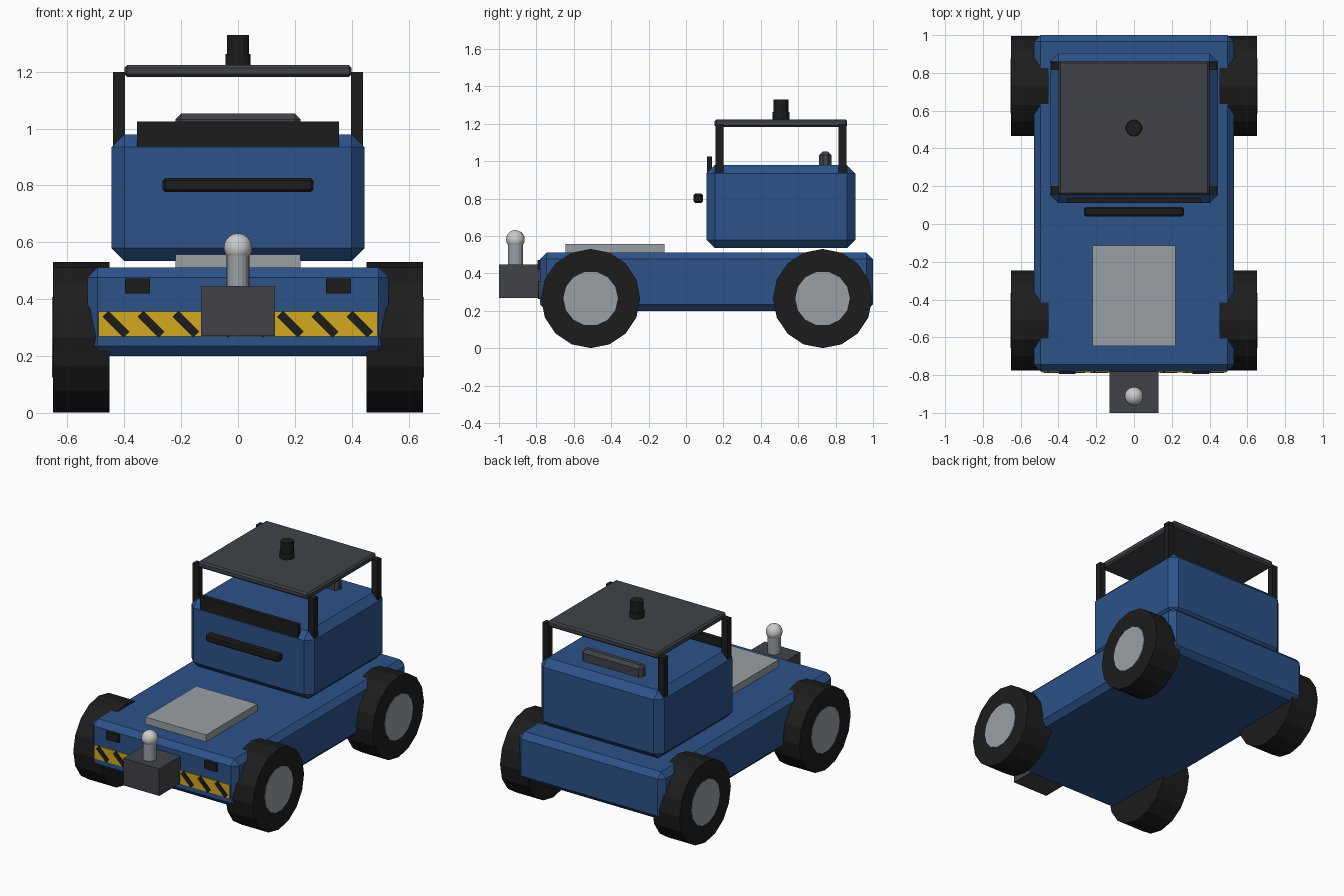
import bpy, math
from math import radians

if "Cube" in bpy.data.objects:
    bpy.data.objects.remove(bpy.data.objects["Cube"])


def material(name, r, g, b):
    m = bpy.data.materials.new(name)
    m.diffuse_color = (r, g, b, 1)
    m.use_nodes = True
    m.node_tree.nodes["Principled BSDF"].inputs["Base Color"].default_value = m.diffuse_color
    return m


BLUE = material("blue_paint", 0.025, 0.085, 0.25)
BLACK = material("black_rubber", 0.012, 0.012, 0.012)
DARK = material("dark_metal", 0.05, 0.055, 0.065)
GREY = material("light_grey", 0.32, 0.35, 0.38)
STEEL = material("steel", 0.55, 0.56, 0.58)
YELLOW = material("yellow", 0.65, 0.4, 0.012)


def box(name, x, y, z, mat, bevel=0.0):
    """Box from (min, max) ranges, with an optional chamfer."""
    c = [(a + b) / 2 for a, b in (x, y, z)]
    bpy.ops.mesh.primitive_cube_add(size=1, location=c)
    o = bpy.context.object
    o.name = name
    o.scale = [b - a for a, b in (x, y, z)]
    bpy.ops.object.transform_apply(location=False, rotation=False, scale=True)
    o.data.materials.append(mat)
    if bevel:
        mod = o.modifiers.new("chamfer", "BEVEL")
        mod.width = bevel
        mod.segments = 1
    return o


def cyl(name, r, depth, loc, mat, sides, rot=(0, 0, 0)):
    bpy.ops.mesh.primitive_cylinder_add(vertices=sides, radius=r, depth=depth,
                                        location=loc, rotation=rot)
    o = bpy.context.object
    o.name = name
    o.data.materials.append(mat)
    return o


# Body
box("chassis", (-0.53, 0.53), (-0.78, 1.0), (0.20, 0.512), BLUE, 0.035)
box("rear_body", (-0.445, 0.445), (0.11, 0.905), (0.535, 0.98), BLUE, 0.045)
box("hood_panel", (-0.22, 0.22), (-0.645, -0.115), (0.505, 0.558), GREY)

# Wheels
for side, sx in (("left", -1), ("right", 1)):
    for end, y in (("front", -0.51), ("rear", 0.73)):
        rot = (0, radians(90), 0)
        cyl(f"{end}_{side}_tyre", 0.265, 0.198, (sx * 0.551, y, 0.266), BLACK, 16, rot)
        cyl(f"{end}_{side}_hub", 0.146, 0.16, (sx * 0.574, y, 0.266), GREY, 14, rot)

# Front bumper strip with hazard stripes
box("bumper_strip", (-0.49, 0.49), (-0.786, -0.77), (0.268, 0.356), YELLOW)
for i in range(8):
    s = box(f"hazard_stripe_{i + 1}", (-0.015, 0.015), (-0.79, -0.775), (-0.052, 0.052), BLACK)
    s.location.x = (i - 3.5) * 0.1225
    s.location.z = 0.312
    s.rotation_euler.y = radians(-45)

# Headlights
for side, sx in (("left", -1), ("right", 1)):
    box(f"headlight_{side}", sorted((sx * 0.31, sx * 0.398)), (-0.795, -0.765),
        (0.42, 0.472), BLACK)

# Tow hitch
box("hitch_block", (-0.13, 0.13), (-1.0, -0.77), (0.27, 0.447), DARK)
cyl("hitch_pin", 0.041, 0.12, (0, -0.912, 0.495), GREY, 16)
bpy.ops.mesh.primitive_uv_sphere_add(segments=16, ring_count=10, radius=0.05,
                                     location=(0, -0.912, 0.582))
ball = bpy.context.object
ball.name = "hitch_ball"
ball.data.materials.append(STEEL)
bpy.ops.object.shade_smooth_by_angle(angle=radians(40))

# Dashboard, grab bar and seat back
box("dash_panel", (-0.355, 0.355), (0.112, 0.138), (0.935, 1.025), BLACK)
box("grab_bar", (-0.265, 0.265), (0.04, 0.09), (0.777, 0.827), BLACK, 0.009)
box("seat_back", (-0.22, 0.22), (0.712, 0.778), (0.95, 1.053), DARK, 0.02)

# Canopy: posts, roof and beacon
for side, sx in (("left", -1), ("right", 1)):
    for end, y in (("front", 0.157), ("rear", 0.815)):
        box(f"{end}_{side}_post", sorted((sx * 0.397, sx * 0.44)), (y, y + 0.043),
            (0.90, 1.2), BLACK)
box("roof", (-0.40, 0.40), (0.153, 0.862), (1.182, 1.224), DARK, 0.01)
cyl("beacon_base", 0.045, 0.045, (0, 0.508, 1.24), BLACK, 14)
cyl("beacon", 0.04, 0.09, (0, 0.508, 1.285), BLACK, 14)
